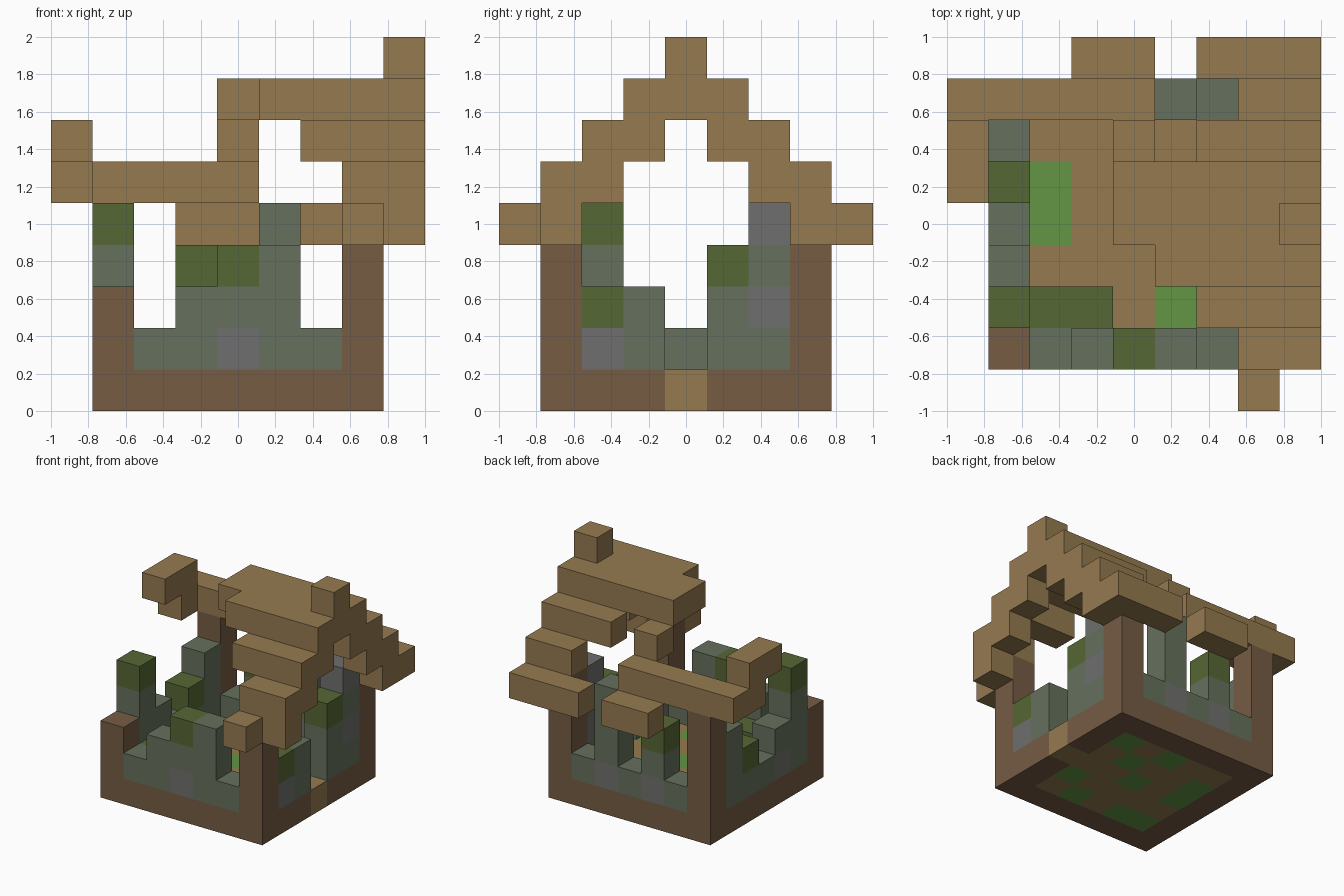
import bpy
import bmesh
from mathutils import Vector

cube = bpy.data.objects.get("Cube")
if cube:
    bpy.data.objects.remove(cube)

U = 2 / 9  # edge of one block


def material(name, rgb):
    linear = [((c / 255 + 0.055) / 1.055) ** 2.4 for c in rgb] + [1.0]
    mat = bpy.data.materials.new(name)
    mat.use_nodes = True
    mat.diffuse_color = linear
    mat.node_tree.nodes["Principled BSDF"].inputs["Base Color"].default_value = linear
    return mat


MATS = {
    "plank": material("plank tan", (149, 122, 80)),
    "log": material("log brown", (118, 92, 68)),
    "mossy": material("mossy stone", (102, 113, 93)),
    "stone": material("grey stone", (111, 111, 110)),
    "moss": material("dark moss", (86, 103, 53)),
    "grass": material("bright grass", (99, 149, 67)),
}
KEYS = list(MATS)
parts = {}


def fill(part, kind, xs, ys, zs):
    """Fill a range of grid cells; each range is a number or (first, last)."""
    spans = [range(r, r + 1) if isinstance(r, int) else range(r[0], r[1] + 1)
             for r in (xs, ys, zs)]
    for x in spans[0]:
        for y in spans[1]:
            for z in spans[2]:
                parts.setdefault(part, {})[x, y, z] = kind


# Floor with grass patches
fill("floor", "plank", (2, 6), (2, 6), 0)
for x, y in ((6, 6), (5, 5), (4, 4), (4, 6), (6, 3), (5, 2), (2, 5), (2, 4), (3, 2), (2, 2)):
    fill("floor", "grass", x, y, 0)
fill("moss_clump", "moss", (2, 3), 2, 1)

# Log sills with a plank doorstep, and corner posts
for side in (1, 7):
    fill("sill", "log", (1, 7), side, 0)
    fill("sill", "log", side, (1, 7), 0)
fill("sill", "plank", 7, 4, 0)
for x, y, top in ((1, 1, 2), (7, 1, 4), (1, 7, 4), (7, 7, 4)):
    fill("corner_posts", "log", x, y, (1, top))

# Ruined walls: one word per column, listed from the bottom block up
CODE = {"M": "mossy", "G": "stone", "V": "moss"}
WALLS = {
    "front_wall": (lambda n: (n, 1), "M MM GMV MMM M"),
    "back_wall": (lambda n: (n, 7), "M GMV M GMMM M"),
    "door_wall": (lambda n: (7, n), "GV MM - MMV MGMG"),
    "side_wall": (lambda n: (1, n), "MMMV GM M MV MMM"),
}
for name, (place, columns) in WALLS.items():
    for n, column in enumerate(columns.split(), start=2):
        for z, letter in enumerate(column, start=1):
            if letter in CODE:
                fill(name, CODE[letter], *place(n), z)

# Broken stepped roof courses, eaves to ridge
for xs, ys, z in (
    (7, 0, 4), ((7, 8), 1, 5), ((6, 8), 2, 6), ((5, 8), 3, 7),
    ((4, 8), (4, 5), 7), (4, 6, 6), ((6, 8), 6, 6),
    ((0, 4), 7, 5), ((7, 8), 7, 5), ((3, 4), 8, 4), ((6, 8), 8, 4),
):
    fill("roof_courses", "plank", xs, ys, z)

# Gable trim at both ends and the ridge cap
for step in range(3):
    fill("gable_trim", "plank", 8, 1 + step, 4 + step)
    fill("gable_trim", "plank", 8, 7 - step, 4 + step)
fill("gable_trim", "plank", 0, 6, (5, 6))
fill("gable_trim", "plank", 0, 5, 6)
fill("ridge_cap", "plank", 8, 4, 8)

# Skin each part, leaving out faces hidden between touching blocks
solid = set().union(*parts.values())
for name, cells in parts.items():
    bm = bmesh.new()
    corners = {}

    def vert(p):
        key = tuple(round(c) for c in p)
        if key not in corners:
            x, y, z = key
            corners[key] = bm.verts.new((x * U - 1, y * U - 1, z * U))
        return corners[key]

    for cell, kind in cells.items():
        for axis in range(3):
            for sign in (-1, 1):
                normal = Vector((0, 0, 0))
                normal[axis] = sign
                base = Vector(cell)
                if tuple(int(c) for c in base + normal) in solid:
                    continue
                a, b = Vector((0, 0, 0)), Vector((0, 0, 0))
                a[(axis + 1) % 3] = b[(axis + 2) % 3] = 1
                start = base + normal if sign > 0 else base
                loop = [start, start + a, start + a + b, start + b]
                face = bm.faces.new([vert(p) for p in loop[::sign]])
                face.material_index = KEYS.index(kind)
    bmesh.ops.dissolve_limit(bm, angle_limit=0.01, verts=bm.verts, edges=bm.edges,
                             delimit={"MATERIAL"})
    mesh = bpy.data.meshes.new(name)
    for mat in MATS.values():
        mesh.materials.append(mat)
    bm.to_mesh(mesh)
    bm.free()
    bpy.context.collection.objects.link(bpy.data.objects.new(name, mesh))
